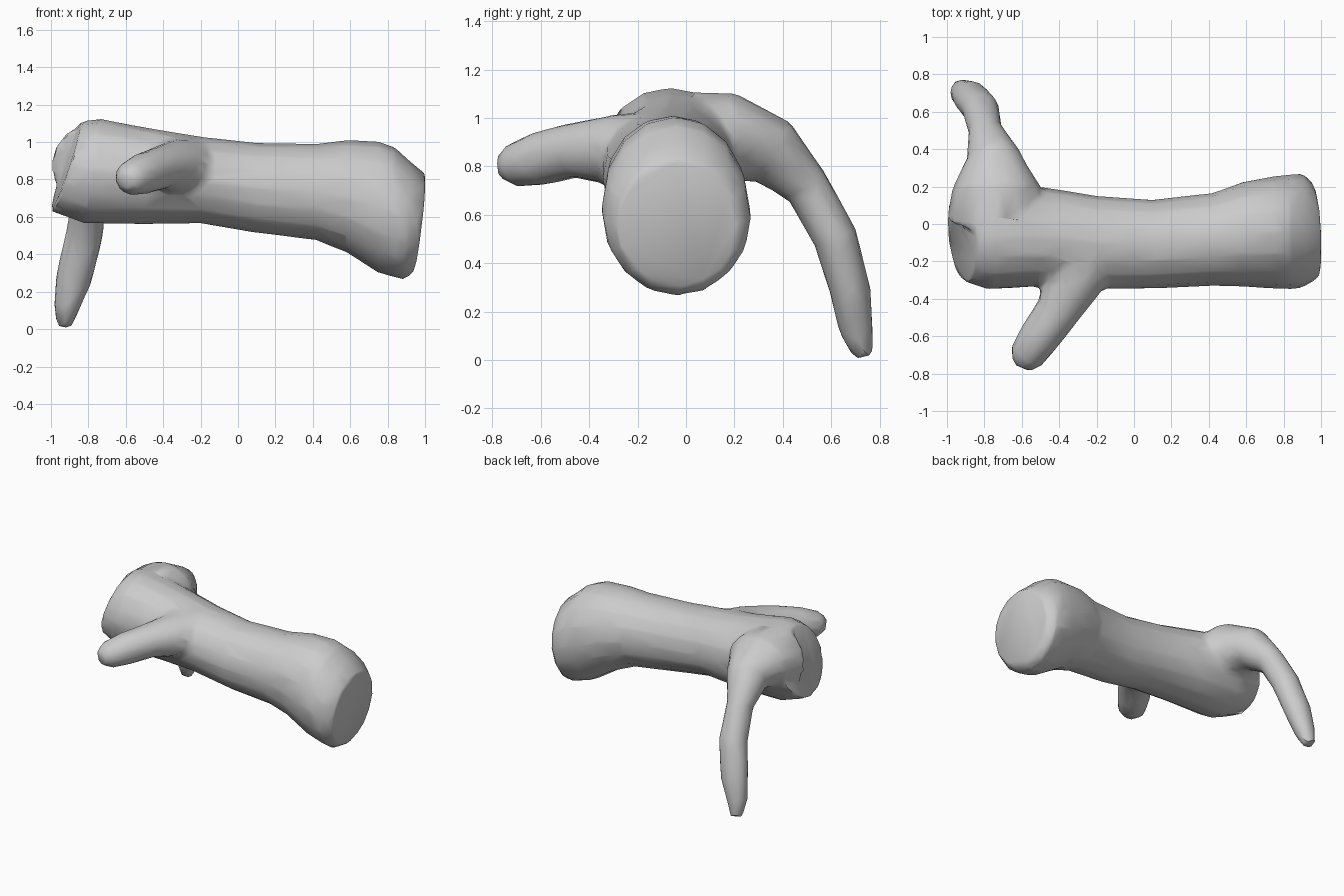
import bpy, bmesh, math
from mathutils import Vector

if "Cube" in bpy.data.objects:
    bpy.data.objects.remove(bpy.data.objects["Cube"])

SIDES = 16


def loft(name, rings):
    """Skin a list of point rings and close both ends."""
    bm = bmesh.new()
    loops = [[bm.verts.new(p) for p in ring] for ring in rings]
    for a, b in zip(loops, loops[1:]):
        for i in range(SIDES):
            j = (i + 1) % SIDES
            bm.faces.new((a[i], a[j], b[j], b[i]))
    bm.faces.new(loops[0][::-1])
    bm.faces.new(loops[-1])
    bmesh.ops.recalc_face_normals(bm, faces=bm.faces)
    me = bpy.data.meshes.new(name)
    bm.to_mesh(me)
    bm.free()
    ob = bpy.data.objects.new(name, me)
    bpy.context.collection.objects.link(ob)
    return ob


def trunk_ring(x, y0, y1, z0, z1, lean=0, yaw=0):
    """Upright ring between y and z limits, its plane sheared along x."""
    ring = []
    for i in range(SIDES):
        a = 2 * math.pi * i / SIDES
        dy, dz = (y1 - y0) / 2 * math.cos(a), (z1 - z0) / 2 * math.sin(a)
        ring.append((x + lean * dz + yaw * dy, (y0 + y1) / 2 + dy, (z0 + z1) / 2 + dz))
    return ring


def branch(name, path, side):
    """Tube along a path of (x, y, z, radius across, radius up)."""
    pts = [Vector(p[:3]) for p in path]
    rings = []
    for i, p in enumerate(path):
        t = (pts[min(i + 1, len(pts) - 1)] - pts[max(i - 1, 0)]).normalized()
        u = (side - t * side.dot(t)).normalized()
        v = t.cross(u)
        rings.append([pts[i] + u * p[3] * math.cos(2 * math.pi * k / SIDES)
                      + v * p[4] * math.sin(2 * math.pi * k / SIDES) for k in range(SIDES)])
    return loft(name, rings)


# Trunk, with slanted cut ends
log = loft("log", [trunk_ring(*r) for r in [
    (-0.92, -0.31, 0.20, 0.63, 1.11, 0.33, -0.08),
    (-0.78, -0.35, 0.22, 0.565, 1.125, 0.15),
    (-0.50, -0.335, 0.20, 0.56, 1.08),
    (-0.20, -0.35, 0.15, 0.565, 1.03),
    (0.10, -0.345, 0.13, 0.515, 0.995),
    (0.42, -0.33, 0.165, 0.475, 0.99),
    (0.58, -0.335, 0.225, 0.41, 1.01),
    (0.75, -0.345, 0.255, 0.30, 1.005),
    (0.84, -0.35, 0.265, 0.275, 0.97),
    (0.90, -0.34, 0.27, 0.265, 0.90, 0.05),
    (0.97, -0.29, 0.22, 0.30, 0.83, 0.12, -0.06)]])

# Short front stub and long drooping back branch
stub = branch("front_stub", [
    (-0.24, -0.08, 0.84, 0.20, 0.19), (-0.31, -0.28, 0.87, 0.165, 0.15),
    (-0.41, -0.47, 0.865, 0.12, 0.115), (-0.51, -0.61, 0.83, 0.11, 0.11),
    (-0.575, -0.71, 0.805, 0.095, 0.09), (-0.60, -0.765, 0.795, 0.05, 0.05)],
    Vector((1, 0, 0)))
limb = branch("back_branch", [
    (-0.74, 0.02, 0.87, 0.26, 0.245), (-0.735, 0.20, 0.915, 0.235, 0.19),
    (-0.75, 0.35, 0.865, 0.15, 0.145), (-0.795, 0.50, 0.715, 0.09, 0.095),
    (-0.82, 0.615, 0.51, 0.10, 0.092), (-0.875, 0.68, 0.28, 0.098, 0.085),
    (-0.915, 0.705, 0.12, 0.07, 0.07), (-0.93, 0.735, 0.015, 0.04, 0.04)],
    Vector((1, 0, 0)))

# Fuse the parts into one skin
bpy.ops.object.select_all(action='DESELECT')
for ob in (log, stub, limb):
    ob.select_set(True)
bpy.context.view_layer.objects.active = log
bpy.ops.object.join()
mod = log.modifiers.new("fuse", 'REMESH')
mod.mode = 'VOXEL'
mod.voxel_size = 0.018
bpy.ops.object.modifier_apply(modifier=mod.name)

# Soften the crotches where the branches leave the trunk
group = log.vertex_groups.new(name="crotch")
for v in log.data.vertices:
    d = min((v.co - Vector(c)).length for c in ((-0.32, -0.3, 0.85), (-0.73, 0.22, 0.88)))
    w = max(0.0, min(1.0, (0.36 - d) / 0.15))
    if w > 0 and v.co.x > -0.88:
        group.add([v.index], w, 'REPLACE')
for label, count, vg in (("soften", 14, "crotch"), ("even", 3, "")):
    mod = log.modifiers.new(label, 'SMOOTH')
    mod.factor, mod.iterations, mod.vertex_group = 0.5, count, vg
    bpy.ops.object.modifier_apply(modifier=mod.name)
mod = log.modifiers.new("simplify", 'DECIMATE')
mod.ratio = 1600 / (2 * len(log.data.polygons))
bpy.ops.object.modifier_apply(modifier=mod.name)
bpy.ops.object.shade_smooth_by_angle(angle=math.radians(40))
